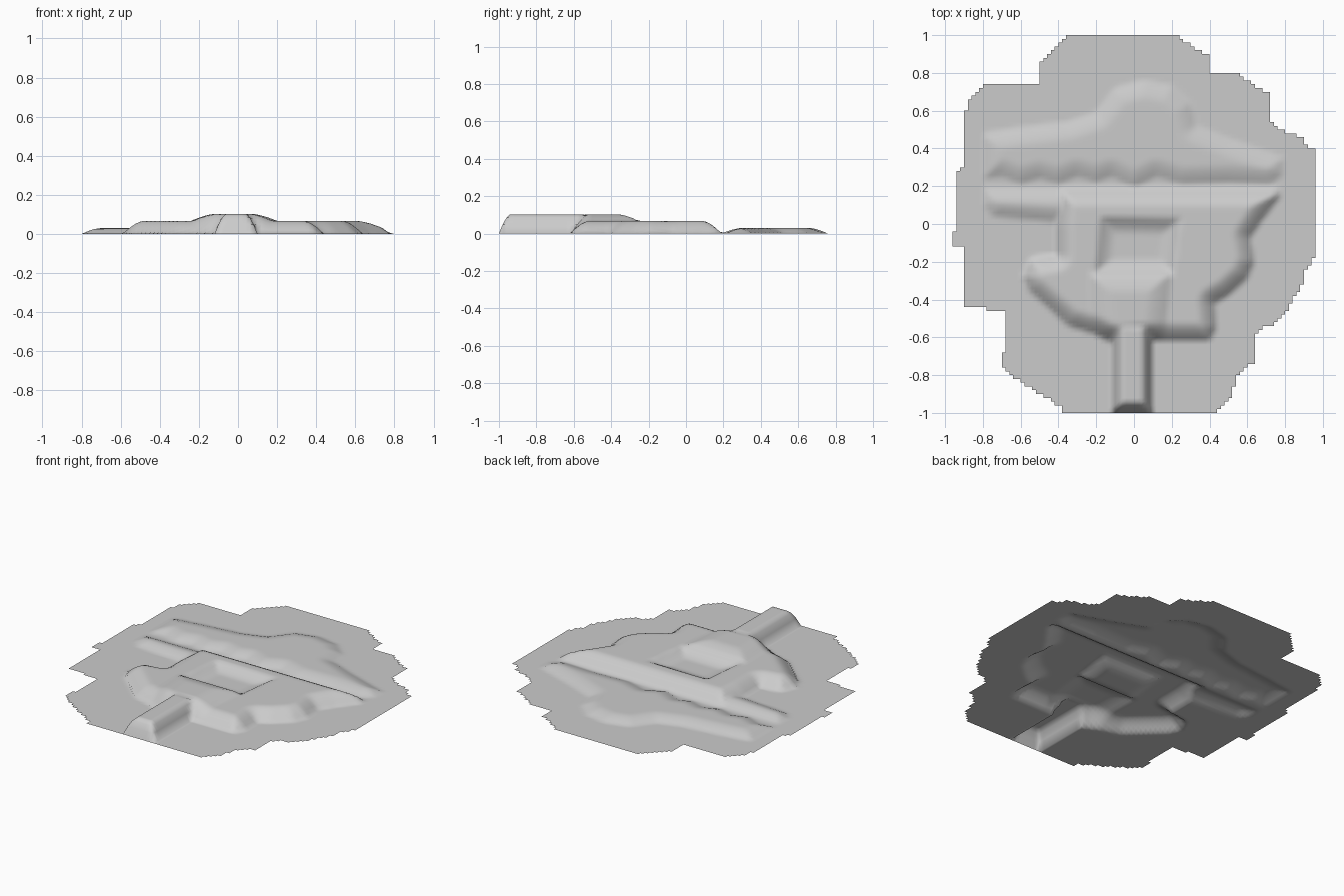
import bpy, bmesh
from mathutils import Vector

if "Cube" in bpy.data.objects:
    bpy.data.objects.remove(bpy.data.objects["Cube"])

STEP = 0.02

# Outline of the ground sheet, seen from above
OUTLINE = [(-.38,-1), (.44,-1), (.52,-.9), (.54,-.81), (.6,-.74), (.64,-.73), (.64,-.6),
           (.7,-.54), (.74,-.53), (.82,-.44), (.9,-.3), (.91,-.24), (.955,-.18), (.955,.4),
           (.9,.42), (.89,.46), (.78,.5), (.72,.55), (.72,.69), (.64,.73), (.55,.8),
           (.41,.81), (.4,.89), (.31,.94), (.23,1), (-.35,1), (-.49,.86), (-.49,.75),
           (-.78,.74), (-.87,.66), (-.9,.57), (-.9,.3), (-.93,.28), (-.93,0), (-.96,-.05),
           (-.96,-.12), (-.9,-.12), (-.9,-.44), (-.78,-.44), (-.78,-.47), (-.67,-.47),
           (-.67,-.64), (-.7,-.69), (-.7,-.76), (-.58,-.85), (-.48,-.91), (-.38,-.97)]

# Raised areas: height, slope width, foot outline
BACK_BANK = (.03, .1, [(-.8,.24), (-.7,.25), (-.6,.21), (-.5,.24), (-.4,.21), (-.3,.25),
                       (-.2,.22), (-.12,.25), (0,.19), (.12,.25), (.25,.21), (.5,.22),
                       (.72,.21), (.79,.26), (.79,.35), (.5,.45), (.33,.52), (.3,.64),
                       (.2,.73), (.05,.76), (-.1,.72), (-.2,.59), (-.35,.54), (-.6,.51), (-.8,.48)])
LEFT_STRIP = (.03, .09, [(-.8,.1), (-.75,.04), (-.3,0), (-.2,.19), (-.79,.19)])
MAIN_BANK = (.067, .1, [(-.1,-.64), (.07,-.62), (.22,-.62), (.4,-.62), (.44,-.55), (.43,-.42),
                        (.5,-.38), (.6,-.29), (.64,-.2), (.62,-.07), (.68,.02), (.78,.15),
                        (.76,.19), (-.4,.19), (-.42,-.02), (-.42,-.16), (-.55,-.18),
                        (-.59,-.28), (-.56,-.35), (-.35,-.54), (-.22,-.58)])
PIER = (.103, .06, [(-.12,-1), (.1,-1), (.1,-.5), (-.12,-.5)])
# Extra layers on top of the main bank
CENTRE_RISE = (.036, .12, [(-.22,-.64), (.16,-.64), (.2,-.25), (-.24,-.25)])
HOLLOW = (.04, .09, [(-.21,-.27), (.21,-.27), (.25,.03), (-.18,.04)])


def inside(x, y, poly):
    hit = False
    for (ax, ay), (bx, by) in zip(poly, poly[1:] + poly[:1]):
        if (ay > y) != (by > y) and x < ax + (y - ay) * (bx - ax) / (by - ay):
            hit = not hit
    return hit


def rise(x, y, area):
    """Smooth bank climbing inward from its foot outline."""
    height, width, poly = area
    if not inside(x, y, poly):
        return 0
    p, dist = Vector((x, y)), 9
    for a, b in zip(poly, poly[1:] + poly[:1]):
        a, b = Vector(a), Vector(b)
        t = max(0, min(1, (p - a).dot(b - a) / (b - a).length_squared))
        dist = min(dist, (p - a.lerp(b, t)).length)
    t = min(1, dist / width)
    return height * (1 - (1 - t) ** 1.6)


def ground_height(x, y):
    main = rise(x, y, MAIN_BANK)
    if main > 0:
        main += rise(x, y, CENTRE_RISE) * main / .067 - rise(x, y, HOLLOW)
    return max(0, main, rise(x, y, PIER), rise(x, y, LEFT_STRIP), rise(x, y, BACK_BANK))


# Ground sheet: grid cells within the outline, lifted by the banks
bm = bmesh.new()
n = round(1 / STEP)
verts = {}


def vert(i, j):
    if (i, j) not in verts:
        x, y = i * STEP, j * STEP
        verts[i, j] = bm.verts.new((x, y, ground_height(x, y)))
    return verts[i, j]


for i in range(-n, n):
    for j in range(-n, n):
        if inside((i + .5) * STEP, (j + .5) * STEP, OUTLINE):
            bm.faces.new([vert(i, j), vert(i + 1, j), vert(i + 1, j + 1), vert(i, j + 1)])
for f in bm.faces:
    f.smooth = True
mesh = bpy.data.meshes.new("terrain_sheet")
bm.to_mesh(mesh)
bm.free()
terrain = bpy.data.objects.new("terrain_sheet", mesh)
bpy.context.collection.objects.link(terrain)
